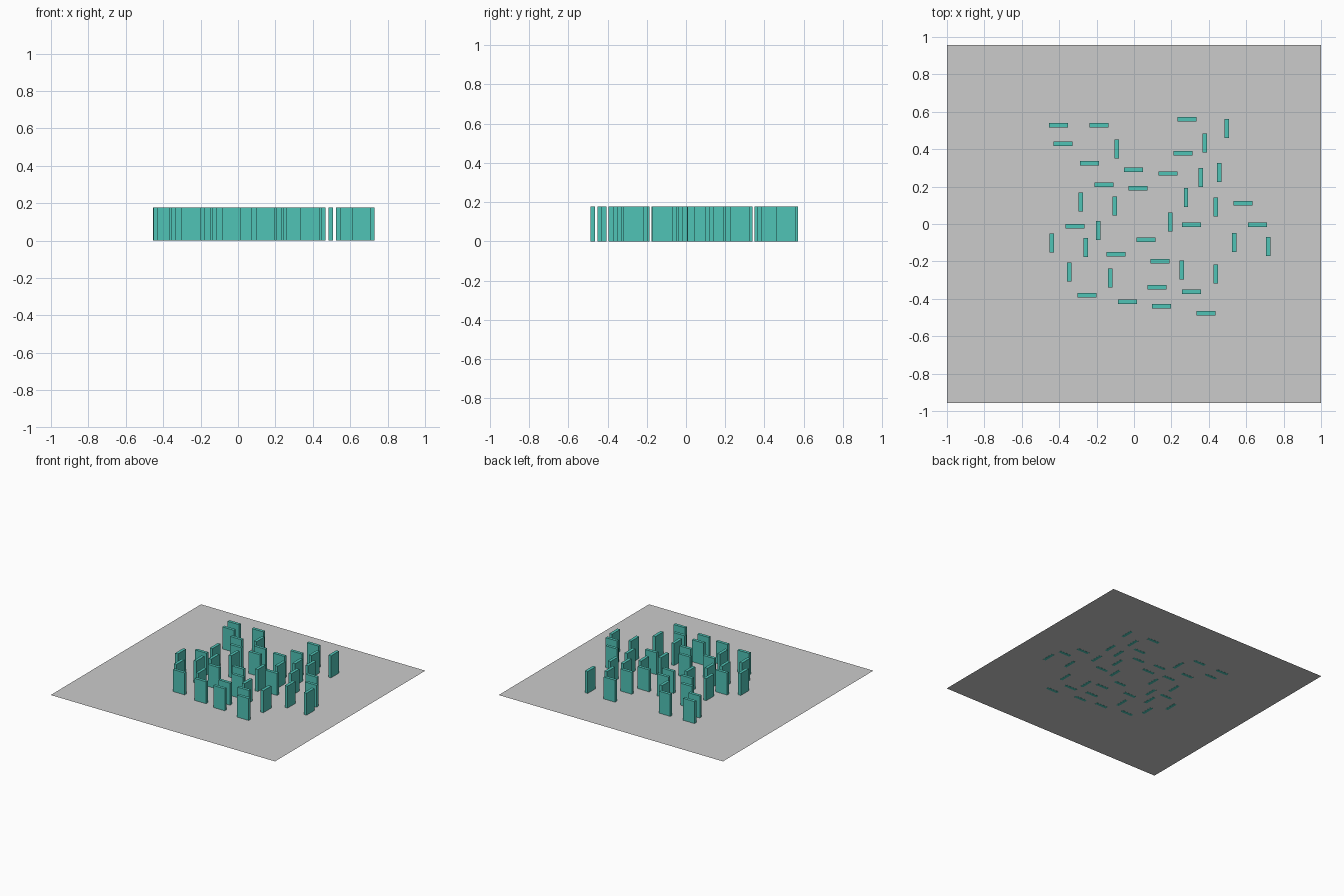
import bpy

if "Cube" in bpy.data.objects:
    bpy.data.objects.remove(bpy.data.objects["Cube"])

GREEN = bpy.data.materials.new("teal")
GREEN.diffuse_color = (0.08, 0.55, 0.47, 1)
GREEN.use_nodes = True
GREEN.node_tree.nodes["Principled BSDF"].inputs["Base Color"].default_value = GREEN.diffuse_color

LENGTH, THICK, HEIGHT = 0.102, 0.024, 0.178

# domino centres, long side along x
ALONG_X = [
    (-.404, .529), (-.380, .428), (-.187, .529), (-.238, .326), (-.160, .211),
    (-.003, .291), (.021, .190), (.182, .270), (.262, .377), (.283, .559),
    (-.316, -.011), (-.096, -.163), (.064, -.083), (.139, -.198), (.123, -.337),
    (.307, -.003), (.307, -.361), (.147, -.439), (-.035, -.417), (-.251, -.382),
    (.385, -.476), (.583, .110), (.660, -.005)]
# domino centres, long side along y
ALONG_Y = [
    (-.091, .401), (.377, .433), (.495, .511), (.457, .275), (.358, .249),
    (.278, .142), (.436, .091), (-.286, .118), (-.102, .096), (-.190, -.035),
    (-.441, -.102), (-.259, -.126), (-.345, -.257), (-.126, -.289), (.193, .011),
    (.254, -.246), (.436, -.267), (.535, -.099), (.719, -.120)]

# flat board, a hair above the domino undersides
bpy.ops.mesh.primitive_plane_add(size=2, location=(0, 0, 0.001))
board = bpy.context.object
board.name = "board"
board.scale = (1, 0.957, 1)
bpy.ops.object.transform_apply(location=False, rotation=False, scale=True)

# one shared domino block per direction
bpy.ops.mesh.primitive_cube_add(size=1)
cube = bpy.context.object


def domino_mesh(name, sx, sy):
    me = cube.data.copy()
    me.name = name
    for v in me.vertices:
        v.co = (v.co.x * sx, v.co.y * sy, (v.co.z + 0.5) * HEIGHT)
    me.materials.append(GREEN)
    return me


def place(mesh, centres):
    for i, (x, y) in enumerate(centres, 1):
        ob = bpy.data.objects.new(f"{mesh.name}_{i:02d}", mesh)
        ob.location = (x, y, 0)
        bpy.context.collection.objects.link(ob)


# standing dominoes
place(domino_mesh("domino_along_x", LENGTH, THICK), ALONG_X)
place(domino_mesh("domino_along_y", THICK, LENGTH), ALONG_Y)
bpy.data.objects.remove(cube)
